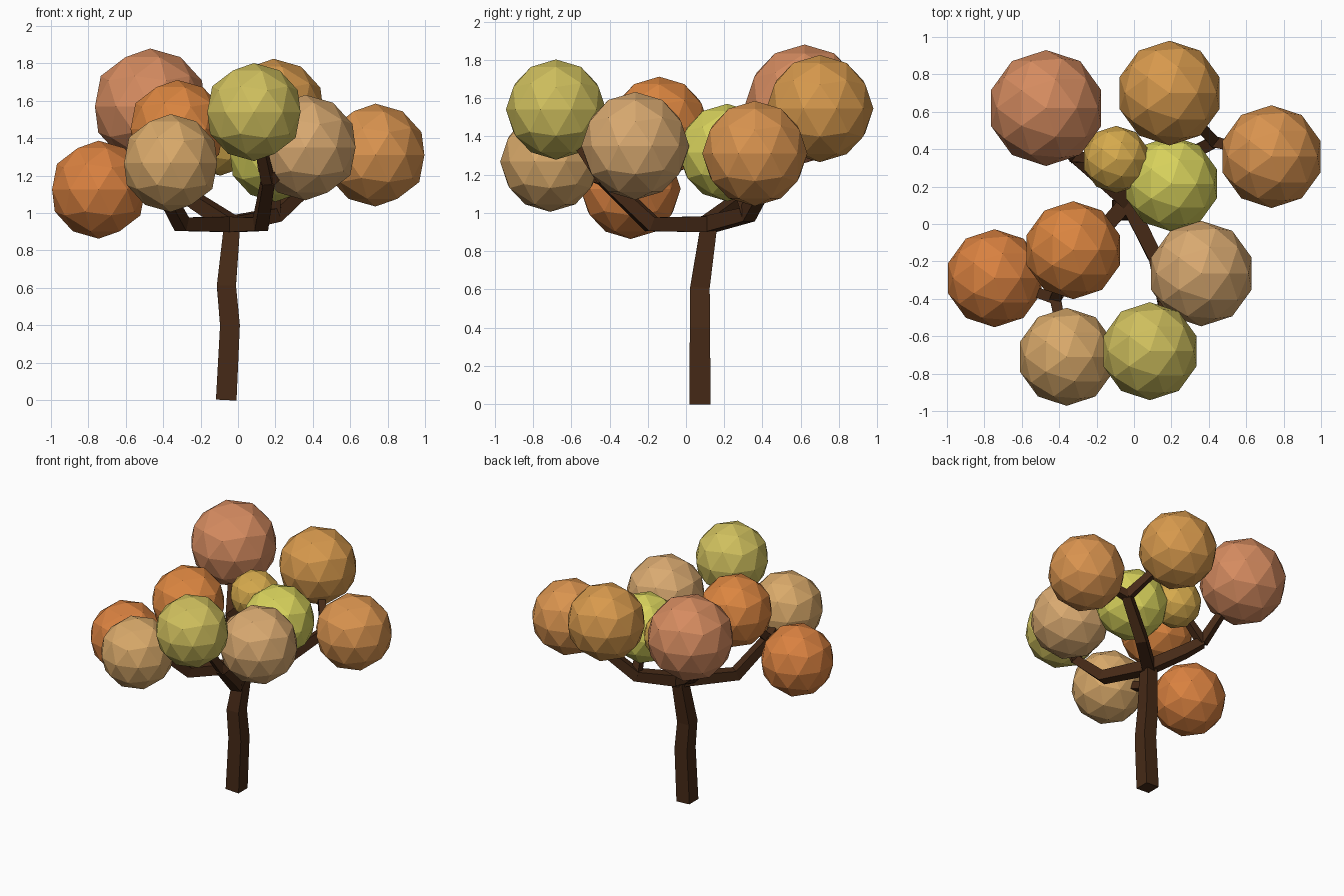
import bpy, bmesh
from mathutils import Vector

if "Cube" in bpy.data.objects:
    bpy.data.objects.remove(bpy.data.objects["Cube"])


def material(name, rgb):
    m = bpy.data.materials.new(name)
    m.diffuse_color = [(c / 255) ** 2.2 for c in rgb] + [1]
    m.use_nodes = True
    m.node_tree.nodes["Principled BSDF"].inputs["Base Color"].default_value = m.diffuse_color
    return m


bark = material("bark", (72, 46, 29))


def limb(name, points, radii, trunk=False):
    """Square tapered tube swept along a path."""
    pts = [Vector(p) for p in points]
    bm = bmesh.new()
    rings = []
    for i, (p, r) in enumerate(zip(pts, radii)):
        steps = [(b - a).normalized() for a, b in zip(pts[max(i - 1, 0):], pts[max(i - 1, 0) + 1:i + 2])]
        d = sum(steps, Vector()).normalized()
        side = Vector((0, 1, 0)).cross(d) if trunk else d.cross(Vector((0, 0, 1)))
        side.normalize()
        up = d.cross(side)
        rings.append([bm.verts.new(p + (side * a + up * b) * r)
                      for a, b in ((1, 1), (-1, 1), (-1, -1), (1, -1))])
    for lo, hi in zip(rings, rings[1:]):
        for k in range(4):
            n = (k + 1) % 4
            bm.faces.new((lo[k], lo[n], hi[n], hi[k]))
    bm.faces.new(rings[0])
    bm.faces.new(rings[-1])
    bmesh.ops.recalc_face_normals(bm, faces=bm.faces)
    me = bpy.data.meshes.new(name)
    bm.to_mesh(me)
    bm.free()
    me.materials.append(bark)
    bpy.context.collection.objects.link(bpy.data.objects.new(name, me))


# Foliage balls: centre, radius, colour
balls = {
    "back_left": ((-0.47, 0.62, 1.57), 0.31, (212, 138, 96)),
    "back": ((0.19, 0.70, 1.545), 0.28, (214, 152, 78)),
    "right": ((0.735, 0.36, 1.31), 0.275, (216, 146, 80)),
    "middle": ((0.20, 0.215, 1.315), 0.255, (214, 208, 92)),
    "small": ((-0.095, 0.345, 1.38), 0.18, (212, 168, 78)),
    "inner_left": ((-0.325, -0.14, 1.45), 0.262, (218, 132, 66)),
    "left": ((-0.745, -0.29, 1.125), 0.262, (216, 128, 66)),
    "front_left": ((-0.36, -0.71, 1.267), 0.262, (216, 168, 106)),
    "front": ((0.085, -0.68, 1.54), 0.262, (206, 190, 94)),
    "front_right": ((0.36, -0.265, 1.35), 0.282, (216, 168, 112)),
}
for name, (centre, r, rgb) in balls.items():
    bpy.ops.mesh.primitive_ico_sphere_add(subdivisions=2, radius=r, location=centre)
    ob = bpy.context.object
    ob.name = "foliage_" + name
    ob.data.materials.append(material("leaf_" + name, rgb))

# Trunk
limb("trunk", [(-0.063, 0.073, 0), (-0.043, 0.073, 0.4), (-0.062, 0.073, 0.61), (-0.035, 0.115, 0.9),
               (-0.035, 0.12, 0.98)], [0.055, 0.053, 0.051, 0.044, 0.042], trunk=True)

# Main branches: start, elbow, fork, then twigs into the foliage
top = (-0.035, 0.12, 0.94)
branches = {
    "front_left": ((-0.30, -0.18, 0.94), (-0.42, -0.40, 1.16), ("left", "front_left", "inner_left")),
    "front_right": ((0.12, -0.19, 0.94), (0.16, -0.43, 1.17), ("front", "front_right")),
    "back_right": ((0.20, 0.32, 0.99), (0.43, 0.44, 1.2), ("back", "right")),
    "back_left": ((-0.22, 0.28, 1.06), (-0.32, 0.36, 1.14), ("back_left", "small")),
}
for name, (elbow, fork, tips) in branches.items():
    limb("branch_" + name, [top, elbow, fork], [0.042, 0.038, 0.032])
    for t in tips:
        limb("twig_" + t, [fork, balls[t][0]], [0.03, 0.02])
limb("twig_middle", [branches["back_right"][0], balls["middle"][0]], [0.03, 0.02])
